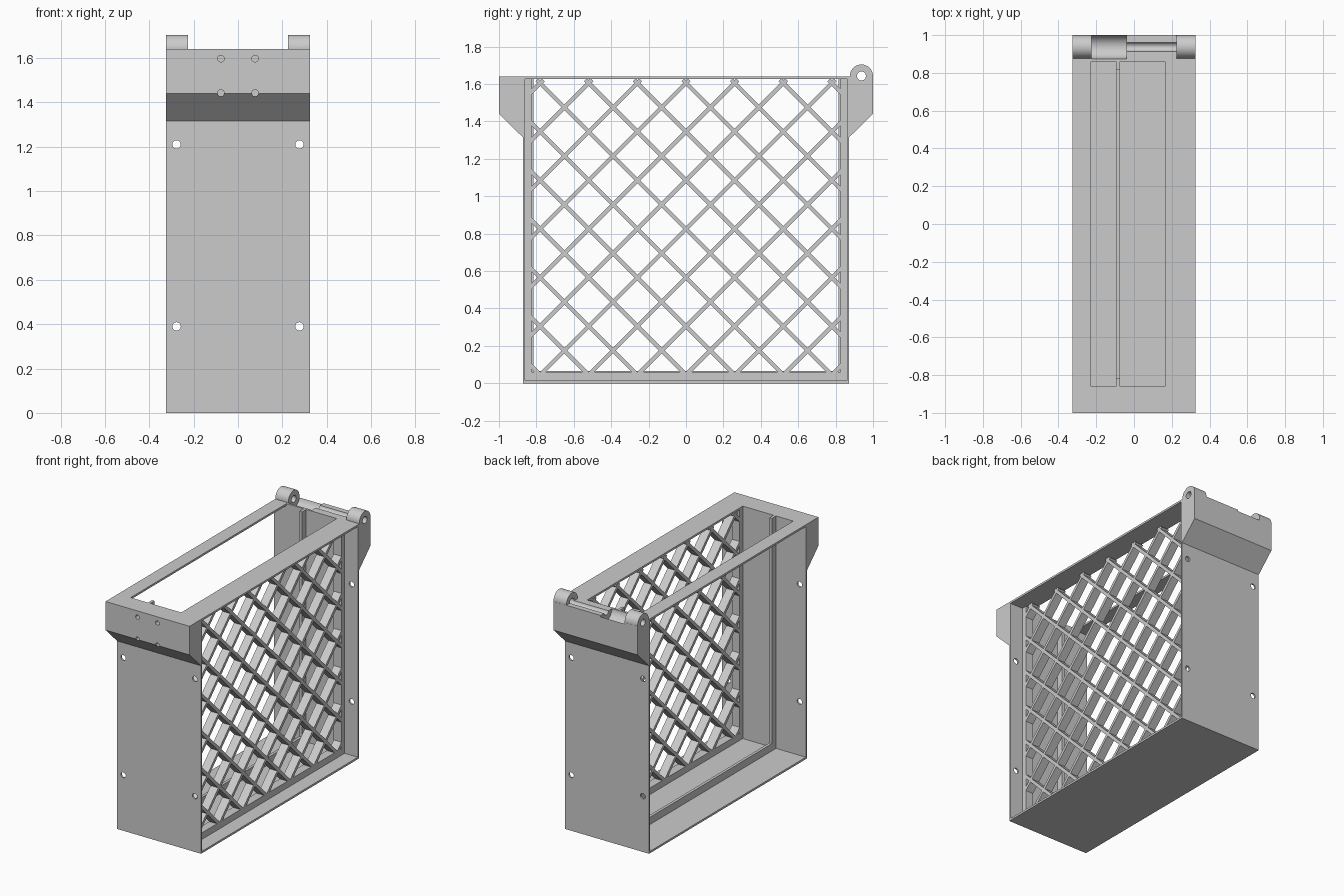
import bpy
import bmesh
from mathutils import Matrix, Vector
from math import pi, radians

if "Cube" in bpy.data.objects:
    bpy.data.objects.remove(bpy.data.objects["Cube"])

grey = bpy.data.materials.new("plain_grey")
grey.use_nodes = True
grey.diffuse_color = (0.6, 0.6, 0.6, 1)
grey.node_tree.nodes["Principled BSDF"].inputs["Base Color"].default_value = (0.6, 0.6, 0.6, 1)

# Overall sizes
HALF_X, WALL_IN, WALL_OUT, TOP = 0.325, 0.86, 0.872, 1.64
FLOOR, PLATE = 0.014, 1.626
HINGE_Y, HINGE_Z = 0.938, 1.643


def finish(bm, name):
    bmesh.ops.recalc_face_normals(bm, faces=bm.faces)
    mesh = bpy.data.meshes.new(name)
    bm.to_mesh(mesh)
    bm.free()
    mesh.materials.append(grey)
    obj = bpy.data.objects.new(name, mesh)
    bpy.context.collection.objects.link(obj)
    return obj


def add_box(bm, x0, x1, y0, y1, z0, z1):
    size = Matrix.Diagonal((x1 - x0, y1 - y0, z1 - z0, 1))
    middle = Matrix.Translation(((x0 + x1) / 2, (y0 + y1) / 2, (z0 + z1) / 2))
    bmesh.ops.create_cube(bm, size=1, matrix=middle @ size)


def boxes(name, *bounds):
    bm = bmesh.new()
    for b in bounds:
        add_box(bm, *b)
    return finish(bm, name)


def rod(name, axis, radius, start, end, a, b, segments=48):
    """Cylinder along x (a, b = y, z) or along y (a, b = x, z)."""
    mid = (start + end) / 2
    if axis == "X":
        place = Matrix.Translation((mid, a, b)) @ Matrix.Rotation(pi / 2, 4, "Y")
    else:
        place = Matrix.Translation((a, mid, b)) @ Matrix.Rotation(pi / 2, 4, "X")
    bm = bmesh.new()
    bmesh.ops.create_cone(bm, cap_ends=True, segments=segments, radius1=radius,
                          radius2=radius, depth=end - start, matrix=place)
    return finish(bm, name)


def combine(obj, tool, operation):
    mod = obj.modifiers.new("cut", "BOOLEAN")
    mod.operation, mod.solver, mod.object = operation, "EXACT", tool
    bpy.context.view_layer.update()
    deps = bpy.context.evaluated_depsgraph_get()
    result = bpy.data.meshes.new_from_object(obj.evaluated_get(deps))
    obj.modifiers.clear()
    obj.data = result
    bpy.data.objects.remove(tool)


def end_wall(name, side):
    # Thin wall with a chamfered solid ledge at the top
    profile = [(WALL_IN, 0), (WALL_OUT, 0), (WALL_OUT, 1.315), (1, 1.44), (1, TOP), (WALL_IN, TOP)]
    bm = bmesh.new()
    face = bm.faces.new([bm.verts.new((-HALF_X, side * y, z)) for y, z in profile])
    grown = bmesh.ops.extrude_face_region(bm, geom=[face])
    moved = [v for v in grown["geom"] if isinstance(v, bmesh.types.BMVert)]
    bmesh.ops.translate(bm, vec=(2 * HALF_X, 0, 0), verts=moved)
    obj = finish(bm, name)
    # Four mounting holes
    for x in (-0.277, 0.277):
        for z in (0.39, 1.21):
            ends = sorted((side * 0.8, side * 0.95))
            combine(obj, rod("hole_cutter", "Y", 0.019, *ends, x, z, 24), "DIFFERENCE")
    return obj


front_wall = end_wall("front_wall", -1)
back_wall = end_wall("back_wall", 1)

# Small latch holes in the front ledge
for x in (-0.077, 0.077):
    for z in (1.597, 1.442):
        combine(front_wall, rod("latch_cutter", "Y", 0.015, -1.05, -0.88, x, z, 24), "DIFFERENCE")

# Hinge on the back ledge: two barrels, a round relief and the pin bore
for x in (-HALF_X, HALF_X - 0.1):
    combine(back_wall, rod("barrel", "X", 0.0615, x, x + 0.1, HINGE_Y, HINGE_Z), "UNION")
combine(back_wall, rod("relief_cutter", "X", 0.0635, -0.225, -0.04, HINGE_Y, HINGE_Z), "DIFFERENCE")
combine(back_wall, rod("bore_cutter", "X", 0.024, -0.4, 0.4, HINGE_Y, HINGE_Z, 32), "DIFFERENCE")

# Floor and the two top rails
boxes("floor", (-HALF_X, HALF_X, -WALL_IN, WALL_IN, 0, FLOOR))
boxes("top_rails",
      (-HALF_X, -0.228, -WALL_IN, WALL_IN, PLATE, TOP),
      (0.163, HALF_X, -WALL_IN, WALL_IN, PLATE, TOP))

# Guide rib running down both walls and across the floor
RIB = (-0.095, -0.075)
boxes("guide_rib",
      (*RIB, -WALL_IN, -0.815, FLOOR, TOP),
      (*RIB, 0.815, WALL_IN, FLOOR, TOP),
      (*RIB, -0.815, 0.815, FLOOR, 0.065))

# Frame holding the lattice
GRID = (0.163, 0.223)
boxes("lattice_frame",
      (*GRID, -WALL_IN, -0.825, FLOOR, PLATE),
      (*GRID, 0.825, WALL_IN, FLOOR, PLATE),
      (*GRID, -0.825, 0.825, FLOOR, 0.06))


# Diagonal lattice: bars in both directions, trimmed to the frame
def lattice(name, pitch=0.26, width=0.022, y_max=0.835, z_min=0.045, z_max=1.622):
    bm = bmesh.new()
    for slope in (-1, 1):
        for k in range(-10, 11):
            offset = 1.605 + k * pitch  # z = offset + slope * y
            limits = sorted(((z_min - offset) * slope, (z_max - offset) * slope))
            y0, y1 = max(-y_max, limits[0]), min(y_max, limits[1])
            if y1 - y0 < 0.02:
                continue
            middle = (y0 + y1) / 2
            place = (Matrix.Translation((sum(GRID) / 2, middle, offset + slope * middle))
                     @ Matrix.Rotation(slope * radians(45), 4, "X")
                     @ Matrix.Diagonal((GRID[1] - GRID[0], (y1 - y0) * 2 ** 0.5, width, 1)))
            bmesh.ops.create_cube(bm, size=1, matrix=place)
    return finish(bm, name)


lattice("side_lattice")

# Smooth the round hinge and holes, keeping edges sharp
bpy.ops.object.select_all(action="DESELECT")
for obj in (front_wall, back_wall):
    obj.select_set(True)
bpy.context.view_layer.objects.active = back_wall
bpy.ops.object.shade_smooth_by_angle(angle=radians(30))
